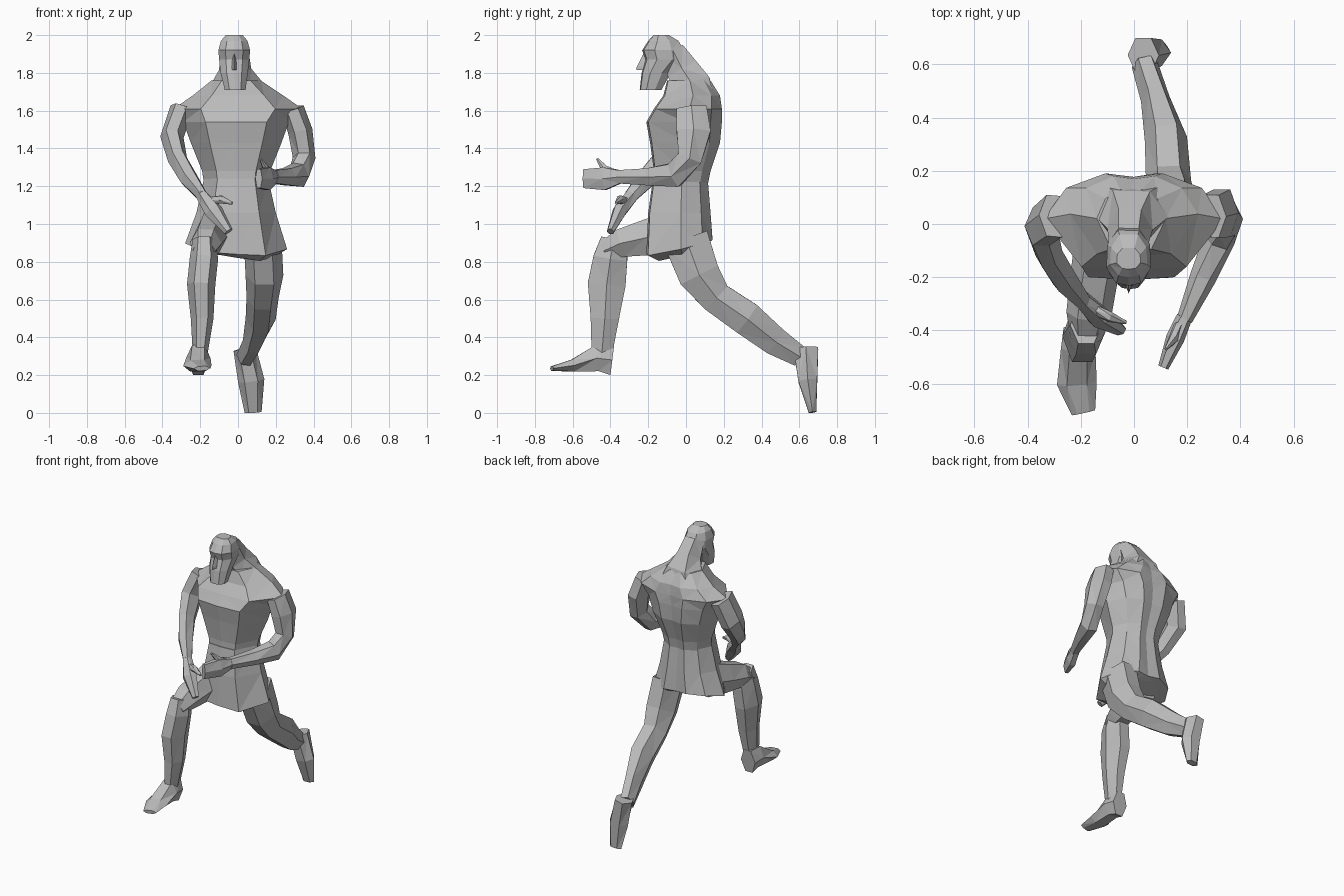
import bpy
import bmesh
from mathutils import Vector

default_cube = bpy.data.objects.get("Cube")
if default_cube:
    bpy.data.objects.remove(default_cube, do_unlink=True)

# One plain clay colour for the whole figure
clay = bpy.data.materials.new("clay grey")
clay.use_nodes = True
clay.diffuse_color = (0.5, 0.5, 0.5, 1)
for node in clay.node_tree.nodes:
    if node.type == "BSDF_PRINCIPLED":
        node.inputs["Base Color"].default_value = clay.diffuse_color
        node.inputs["Roughness"].default_value = 0.8


def skin(name, rings):
    """Join a row of equal rings into one closed, flat shaded part."""
    bm = bmesh.new()
    rows = [[bm.verts.new(point) for point in ring] for ring in rings]
    count = len(rows[0])
    for lower, upper in zip(rows, rows[1:]):
        for i in range(count):
            j = (i + 1) % count
            bm.faces.new((lower[i], lower[j], upper[j], upper[i]))
    bm.faces.new(rows[0])
    bm.faces.new(rows[-1])
    bmesh.ops.recalc_face_normals(bm, faces=bm.faces)
    bmesh.ops.triangulate(bm, faces=bm.faces, quad_method="SHORT_EDGE")
    mesh = bpy.data.meshes.new(name)
    bm.to_mesh(mesh)
    bm.free()
    mesh.materials.append(clay)
    part = bpy.data.objects.new(name, mesh)
    bpy.context.collection.objects.link(part)
    return part


HEXAGON = ((1, 0), (.5, 1), (-.5, 1), (-1, 0), (-.5, -1), (.5, -1))


def limb(name, *stations):
    """Six-sided tube; a station is x, y, z, half width, half depth."""
    centres = [Vector(s[:3]) for s in stations]
    last = len(centres) - 1
    rings = []
    for i, (centre, station) in enumerate(zip(centres, stations)):
        along = (centres[min(i + 1, last)] - centres[max(i - 1, 0)]).normalized()
        side = Vector((1, 0, 0))
        side = (side - along * side.dot(along)).normalized()
        depth = along.cross(side)
        wide, deep = station[3:]
        rings.append([centre + side * u * wide + depth * v * deep
                      for u, v in HEXAGON])
    return skin(name, rings)


def body(name, outline, *levels):
    """Stack of symmetric outlines; a level is z, x, half width, front, back
    and optionally a forward pitch and a sideways roll of the outline."""
    mirrored = [(-u, v) for u, v in reversed(outline) if u > 0]
    rings = []
    for level in levels:
        z, x, wide, front, back = level[:5]
        pitch, roll = level[5:] or (0, 0)
        middle, deep = (front + back) / 2, (back - front) / 2
        rings.append([(x + u * wide, middle + v * deep, z + pitch * v + roll * u)
                      for u, v in list(outline) + mirrored])
    return skin(name, rings)


TRUNK = ((0, -1), (.58, -.95), (1, .05), (.75, .7), (.32, 1), (0, .93))
SKULL = ((0, -1), (.55, -.92), (1, -.4), (.95, .4), (.5, 1), (0, 1))
WEDGE = ((0, -1), (1, 1))

# Chest, back and shoulders
body("torso", TRUNK,
     (1.18, -.01, .165, -.17, .11),
     (1.28, -.01, .18, -.17, .13),
     (1.43, -.01, .24, -.19, .18),
     (1.54, -.01, .28, -.21, .19),
     (1.61, 0, .34, -.17, .19),
     (1.68, 0, .24, -.12, .18),
     (1.76, -.01, .13, -.1, .13))

# Shorts with a slanted hem
body("shorts", TRUNK,
     (1.24, -.01, .17, -.175, .115),
     (1.06, -.01, .21, -.2, .13),
     (.88, -.01, .27, -.21, .14, .04, -.015),
     (.86, 0, .2, -.15, .1, .04, -.03))

# Neck running back into the shoulders
limb("neck",
     (-.02, -.07, 1.92, .075, .06),
     (-.015, -.02, 1.82, .085, .085),
     (-.01, .03, 1.74, .14, .1),
     (0, .04, 1.65, .22, .11))

# Head with a jutting square beard
body("head", SKULL,
     (1.71, -.015, .055, -.245, -.13),
     (1.8, -.02, .072, -.235, -.08),
     (1.87, -.02, .08, -.215, -.01),
     (1.92, -.02, .084, -.232, -.01),
     (1.97, -.02, .07, -.2, -.04),
     (2, -.02, .045, -.17, -.09))
body("nose", WEDGE,
     (1.815, -.02, .024, -.262, -.2),
     (1.83, -.02, .022, -.262, -.2),
     (1.9, -.02, .012, -.226, -.2))

# Left arm, bent with the hand held forward
limb("left_arm",
     (.29, .03, 1.61, .06, .08),
     (.33, .04, 1.49, .065, .09),
     (.35, .02, 1.35, .06, .065),
     (.32, -.06, 1.26, .06, .065),
     (.26, -.2, 1.25, .05, .045),
     (.19, -.36, 1.25, .03, .035))
limb("left_hand",
     (.19, -.35, 1.25, .03, .035),
     (.155, -.43, 1.24, .035, .06),
     (.11, -.54, 1.24, .02, .05))
limb("left_thumb",
     (.17, -.38, 1.27, .02, .02),
     (.15, -.43, 1.29, .02, .02),
     (.12, -.47, 1.345, .006, .006))

# Right arm, swung down across the body
limb("right_arm",
     (-.3, .03, 1.61, .06, .08),
     (-.35, -.01, 1.46, .062, .08),
     (-.32, -.11, 1.34, .052, .065),
     (-.26, -.21, 1.24, .05, .05),
     (-.19, -.29, 1.15, .03, .035))
limb("right_hand",
     (-.2, -.28, 1.16, .03, .035),
     (-.13, -.35, 1.07, .05, .035),
     (-.05, -.4, .96, .025, .018))
limb("right_thumb",
     (-.15, -.32, 1.12, .02, .02),
     (-.09, -.35, 1.13, .02, .02),
     (-.03, -.37, 1.11, .007, .007))

# Right leg, striding forward
limb("right_thigh",
     (-.12, -.04, .97, .1, .11),
     (-.15, -.2, .93, .09, .095),
     (-.17, -.34, .9, .085, .075),
     (-.18, -.43, .86, .06, .05))
limb("right_shin",
     (-.18, -.38, .92, .06, .07),
     (-.18, -.4, .82, .075, .09),
     (-.195, -.42, .68, .075, .1),
     (-.19, -.43, .5, .06, .075),
     (-.2, -.445, .32, .04, .055))
limb("right_foot",
     (-.21, -.39, .28, .055, .08),
     (-.21, -.47, .29, .065, .07),
     (-.215, -.6, .25, .075, .032),
     (-.19, -.71, .235, .045, .012))

# Left leg, trailing behind with the toes pointing down
limb("left_leg",
     (.13, 0, .92, .1, .12),
     (.14, .07, .73, .1, .11),
     (.13, .16, .61, .085, .085),
     (.12, .32, .5, .08, .09),
     (.08, .47, .38, .055, .075),
     (.04, .6, .3, .05, .055))
limb("left_foot",
     (.035, .635, .34, .06, .065),
     (.07, .645, .17, .07, .05),
     (.08, .67, .003, .045, .02))
